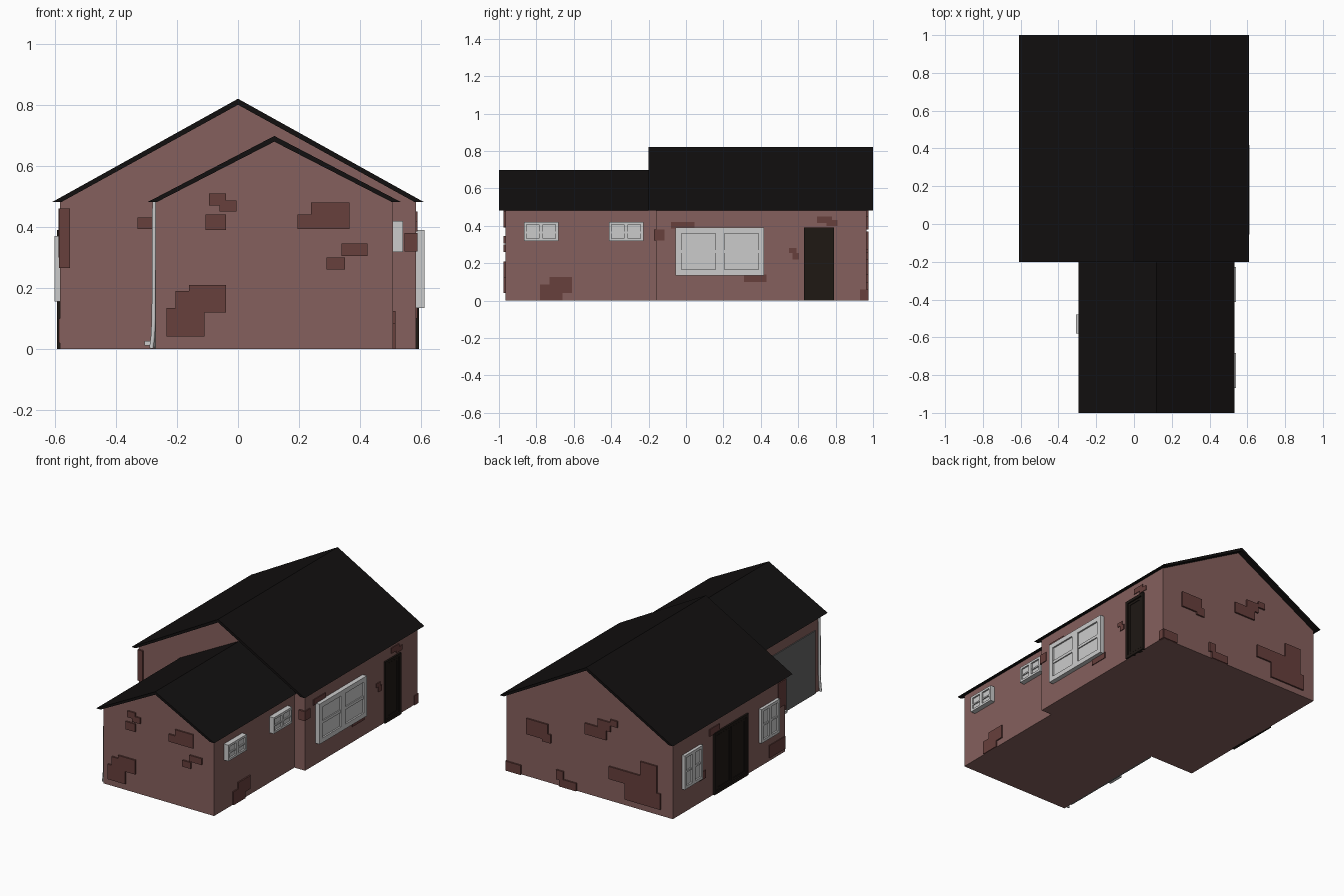
import bpy, bmesh, math
from mathutils import Vector

if "Cube" in bpy.data.objects:
    bpy.data.objects.remove(bpy.data.objects["Cube"])


def mat(name, rgb):
    m = bpy.data.materials.new(name)
    m.diffuse_color = (*rgb, 1)
    m.use_nodes = True
    m.node_tree.nodes["Principled BSDF"].inputs["Base Color"].default_value = m.diffuse_color
    return m


WALL = mat("wall_red", (0.235, 0.117, 0.109))
BRICK = mat("brick_red", (0.135, 0.05, 0.045))
ROOF = mat("roof_black", (0.006, 0.005, 0.005))
DOOR = mat("door_brown", (0.013, 0.009, 0.007))
GARAGE = mat("garage_grey", (0.13, 0.13, 0.13))


def finish(name, bm, material=None):
    bmesh.ops.recalc_face_normals(bm, faces=bm.faces)
    me = bpy.data.meshes.new(name)
    bm.to_mesh(me)
    bm.free()
    ob = bpy.data.objects.new(name, me)
    bpy.context.collection.objects.link(ob)
    if material:
        me.materials.append(material)
    return ob


def extrude_profile(name, pts, y0, y1, material):
    """Extrude an xz outline from y0 to y1."""
    bm = bmesh.new()
    f = bm.faces.new([bm.verts.new((x, y0, z)) for x, z in pts])
    ext = bmesh.ops.extrude_face_region(bm, geom=[f])["geom"]
    bmesh.ops.translate(bm, vec=(0, y1 - y0, 0),
                        verts=[v for v in ext if isinstance(v, bmesh.types.BMVert)])
    return finish(name, bm, material)


def add_box(bm, wall, u0, u1, z0, z1, out, back=-0.005):
    """Box lying on a wall; wall = (axis, plane position, outward sign)."""
    axis, pos, sign = wall
    a, b = sorted((pos + sign * back, pos + sign * out))
    lo, hi = ((a, u0, z0), (b, u1, z1)) if axis == "x" else ((u0, a, z0), (u1, b, z1))
    lo, hi = Vector(lo), Vector(hi)
    for v in bmesh.ops.create_cube(bm, size=1)["verts"]:
        v.co = (lo + hi) / 2 + v.co * (hi - lo)


def boxes(name, wall, rects, out, material=None):
    bm = bmesh.new()
    for r in rects:
        add_box(bm, wall, *r, out)
    return finish(name, bm, material)


def frame(bm, wall, u0, u1, z0, z1, t, out):
    """Four bars around a rectangle."""
    for r in ((u0, u1, z0, z0 + t), (u0, u1, z1 - t, z1),
              (u0, u0 + t, z0 + t, z1 - t), (u1 - t, u1, z0 + t, z1 - t)):
        add_box(bm, wall, *r, out)


def window(name, wall, u0, u1, z0, z1, out, t, split=0.5):
    """Two casements, each with a cross rail, over recessed glass."""
    bm = bmesh.new()
    mid, rail = (u0 + u1) / 2, z0 + (z1 - z0) * split
    frame(bm, wall, u0, u1, z0, z1, t, out)
    add_box(bm, wall, mid - t * 0.8, mid + t * 0.8, z0 + t, z1 - t, out)
    for a, b in ((u0 + t, mid - t * 0.8), (mid + t * 0.8, u1 - t)):
        add_box(bm, wall, a, b, rail - t * 0.3, rail + t * 0.3, out - 0.003)
    add_box(bm, wall, u0 + t, u1 - t, z0 + t, z1 - t, out - 0.01)
    return finish(name, bm)


def door(name, wall, u0, u1, z1, leaves):
    """Framed leaves with a raised panel each."""
    bm = bmesh.new()
    frame(bm, wall, u0, u1, 0, z1, 0.018, 0.016)
    w = (u1 - u0 - 0.036) / leaves
    for i in range(leaves):
        a = u0 + 0.018 + i * w
        add_box(bm, wall, a, a + w, 0.018, z1 - 0.018, 0.008)
        frame(bm, wall, a + 0.004, a + w - 0.004, 0.022, z1 - 0.022, 0.014, 0.012)
    return finish(name, bm, DOOR)


# wall planes
RIGHT, LEFT = ("x", 0.578, 1), ("x", -0.578, -1)
WING_R, WING_L = ("x", 0.508, 1), ("x", -0.27, -1)
FRONT, BACK, STEP = ("y", -0.965, -1), ("y", 0.965, 1), ("y", -0.16, -1)


def block(name, xl, xr, ridge_z, eave, y0, y1, ry0, ry1):
    """Gabled walls plus a thin pitched roof."""
    c = (xl + xr) / 2
    half = (xr - xl) / 2 + 0.025
    e = half - 0.03
    under = ridge_z - (ridge_z - eave) * 0.03 / half - 0.003
    wz = under - (under - eave) * min(1, ((xr - xl) / 2) / e)
    extrude_profile(name + "_walls", [(xl, 0), (xr, 0), (xr, wz), (c, under), (xl, wz)],
                    y0, y1, WALL)
    extrude_profile(name + "_roof", [(c - half, eave), (c, ridge_z), (c + half, eave),
                                     (c + e, eave), (c, under), (c - e, eave)],
                    ry0, ry1, ROOF)


block("house", -0.583 + 0.0, 0.583, 0.82, 0.482, -0.16, 0.965, -0.2, 1.0)
block("wing", -0.27, 0.508, 0.698, 0.482, -0.965, -0.16, -1.0, -0.16)

# windows
window("large_window", RIGHT, -0.055, 0.418, 0.135, 0.39, 0.034, 0.03)
for i, y in enumerate((-0.775, -0.32)):
    window(f"wing_window_{i}", WING_R, y - 0.092, y + 0.092, 0.318, 0.42, 0.032, 0.014, 0.45)
for i, y in enumerate((0.78, 0.01)):
    window(f"left_window_{i}", LEFT, y - 0.092, y + 0.092, 0.155, 0.37, 0.024, 0.018)

# doors
door("side_door", RIGHT, 0.63, 0.79, 0.39, 1)
door("double_door", LEFT, 0.22, 0.56, 0.39, 2)
boxes("garage_door", WING_L, [(-0.905, -0.17, 0, 0.4)], 0.006, GARAGE)
boxes("garage_handle", WING_L, [(-0.58, -0.48, 0.012, 0.026)], 0.036)

# drainpipe
cu = bpy.data.curves.new("drainpipe", "CURVE")
cu.dimensions, cu.bevel_depth, cu.bevel_resolution = "3D", 0.008, 1
cu.use_fill_caps = True
sp = cu.splines.new("POLY")
path = [(-0.274, 0.482), (-0.276, 0.1), (-0.279, 0.04), (-0.284, 0.002)]
sp.points.add(len(path) - 1)
for p, (x, z) in zip(sp.points, path):
    p.co = (x, -0.945, z, 1)
bpy.context.collection.objects.link(bpy.data.objects.new("drainpipe", cu))

# exposed brick patches
boxes("front_bricks", FRONT, [
    (-0.095, -0.04, 0.47, 0.51), (-0.06, -0.005, 0.45, 0.487), (-0.107, -0.04, 0.39, 0.44),
    (0.24, 0.365, 0.44, 0.48), (0.195, 0.365, 0.393, 0.44), (0.34, 0.425, 0.305, 0.345),
    (0.29, 0.35, 0.26, 0.3), (-0.235, -0.11, 0.04, 0.135), (-0.205, -0.16, 0.135, 0.19),
    (-0.16, -0.04, 0.12, 0.21)], 0.01, BRICK)
boxes("step_bricks", STEP, [(-0.586, -0.55, 0.265, 0.46), (-0.33, -0.27, 0.393, 0.43),
                            (0.545, 0.584, 0.32, 0.38)], 0.012, BRICK)
boxes("wing_right_bricks", WING_R, [(-0.78, -0.66, 0, 0.085), (-0.73, -0.61, 0.04, 0.125)],
      0.008, BRICK)
boxes("right_bricks", RIGHT, [
    (-0.17, -0.115, 0.32, 0.38), (-0.08, 0.045, 0.385, 0.42), (0.31, 0.43, 0.1, 0.14),
    (0.55, 0.59, 0.255, 0.28), (0.57, 0.605, 0.22, 0.255), (0.7, 0.78, 0.415, 0.45),
    (0.75, 0.81, 0.4, 0.43), (0.93, 0.97, 0, 0.06)], 0.01, BRICK)
boxes("left_bricks", LEFT, [(0.5, 0.6, 0.385, 0.43), (-0.16, 0.0, 0.02, 0.1),
                            (0.64, 0.7, 0.14, 0.19), (-0.16, -0.09, 0.3, 0.46)], 0.01, BRICK)
boxes("back_bricks", BACK, [
    (0.29, 0.44, 0.27, 0.37), (0.27, 0.33, 0.255, 0.31), (-0.12, 0.03, 0.38, 0.45),
    (-0.15, -0.06, 0.44, 0.5), (-0.2, -0.15, 0.48, 0.52), (0.18, 0.23, 0.04, 0.1),
    (0.09, 0.21, 0, 0.05), (-0.36, -0.14, 0.14, 0.22), (-0.475, -0.36, 0.12, 0.31),
    (-0.5, -0.25, 0.04, 0.14), (0.48, 0.586, 0, 0.06)], 0.01, BRICK)
